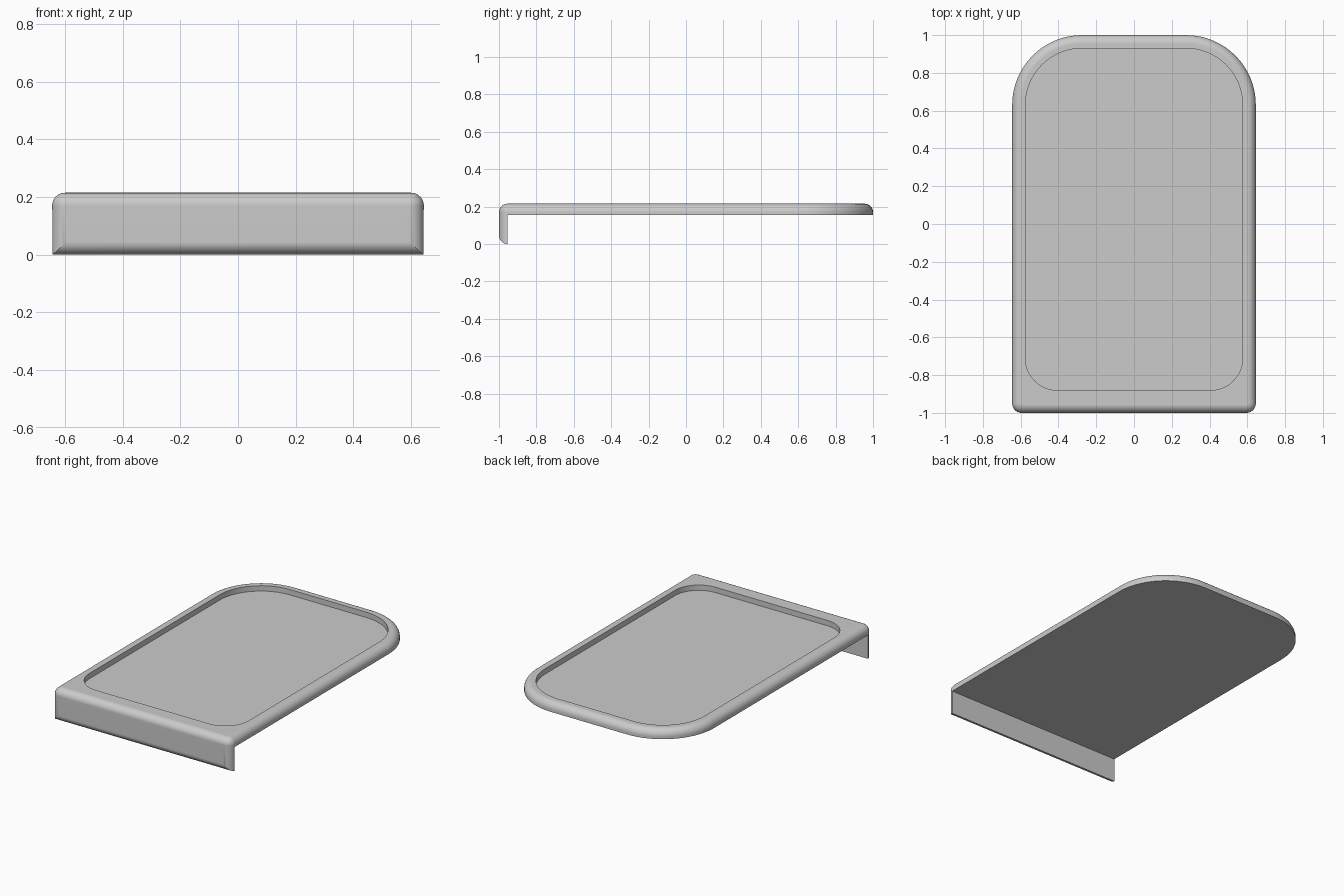
import bpy, bmesh, math

if "Cube" in bpy.data.objects:
    bpy.data.objects.remove(bpy.data.objects["Cube"], do_unlink=True)

WIDTH, HEIGHT = 0.645, 0.215      # half width, overall height
FILLET = 0.045                    # rounded edges
UNDERSIDE = 0.155                 # bottom of the tray plate
FLOOR = 0.18                      # bottom of the recess


def material(name, value):
    mat = bpy.data.materials.new(name)
    mat.use_nodes = True
    colour = (value, value, value, 1)
    mat.diffuse_color = colour
    mat.node_tree.nodes["Principled BSDF"].inputs["Base Color"].default_value = colour
    return mat


def arc(cx, cy, r, start, steps):
    """Quarter circle, counter-clockwise from the start angle in degrees."""
    angles = [math.radians(start + 90 * i / steps) for i in range(steps + 1)]
    return [(cx + r * math.cos(a), cy + r * math.sin(a)) for a in angles]


def outline(half, front, back, r_front, r_back, inset=0.0):
    """Rectangle with different front and back corner radii."""
    pts = []
    for sx, y, r, start in ((1, back - r_back, r_back, 0), (-1, back - r_back, r_back, 90),
                            (-1, front + r_front, r_front, 180), (1, front + r_front, r_front, 270)):
        pts += arc(sx * (half - r), y, r - inset, start, 16 if r > 0.1 else 8)
    return pts


def loft(name, rings):
    """Closed solid skinned through equal-length rings of 3D points."""
    bm = bmesh.new()
    loops = [[bm.verts.new(p) for p in ring] for ring in rings]
    n = len(loops[0])
    for a, b in zip(loops, loops[1:]):
        for i in range(n):
            j = (i + 1) % n
            bm.faces.new((a[i], a[j], b[j], b[i]))
    bm.faces.new(loops[0][::-1])
    bm.faces.new(loops[-1])
    bmesh.ops.recalc_face_normals(bm, faces=bm.faces)
    mesh = bpy.data.meshes.new(name)
    bm.to_mesh(mesh)
    bm.free()
    obj = bpy.data.objects.new(name, mesh)
    bpy.context.collection.objects.link(obj)
    return obj


def combine(target, tool, operation):
    mod = target.modifiers.new(operation.title(), "BOOLEAN")
    mod.operation, mod.solver, mod.object = operation, "EXACT", tool
    tool.hide_render = True
    bpy.ops.object.modifier_apply(modifier=mod.name)
    bpy.data.objects.remove(tool, do_unlink=True)


# Tray block with a rounded top rim
levels = [(0, -0.02)]
levels += [(FILLET * (1 - math.cos(t)), HEIGHT - FILLET * (1 - math.sin(t)))
           for t in (math.pi / 2 * i / 8 for i in range(9))]
tray = loft("tray_with_front_lip",
            [[(x, y, z) for x, y in outline(WIDTH, -1, 1, 0.05, 0.37, inset)]
             for inset, z in levels])
tray.data.materials.append(material("grey", 0.6))
bpy.ops.object.select_all(action="DESELECT")
bpy.context.view_layer.objects.active = tray
tray.select_set(True)

# Side profile: thin plate with a hanging front lip, rounded at its foot
inner = -1 + FILLET
profile = arc(inner, FILLET, FILLET, 180, 8)
profile += [(inner, UNDERSIDE), (1.1, UNDERSIDE), (1.1, 0.3), (-1.1, 0.3), (-1.1, FILLET)]
combine(tray, loft("side_profile", [[(x, y, z) for y, z in profile] for x in (-1, 1)]),
        "INTERSECT")

# Shallow recess in the top
recess = outline(0.575, -0.88, 0.93, 0.17, 0.30)
combine(tray, loft("recess_cutter", [[(x, y, z) for x, y in recess] for z in (FLOOR, 0.3)]),
        "DIFFERENCE")

# Smooth rounded edges, keep flat faces flat
bpy.ops.object.shade_smooth_by_angle(angle=math.radians(30))
weighted = tray.modifiers.new("Flat faces", "WEIGHTED_NORMAL")
weighted.keep_sharp = True
